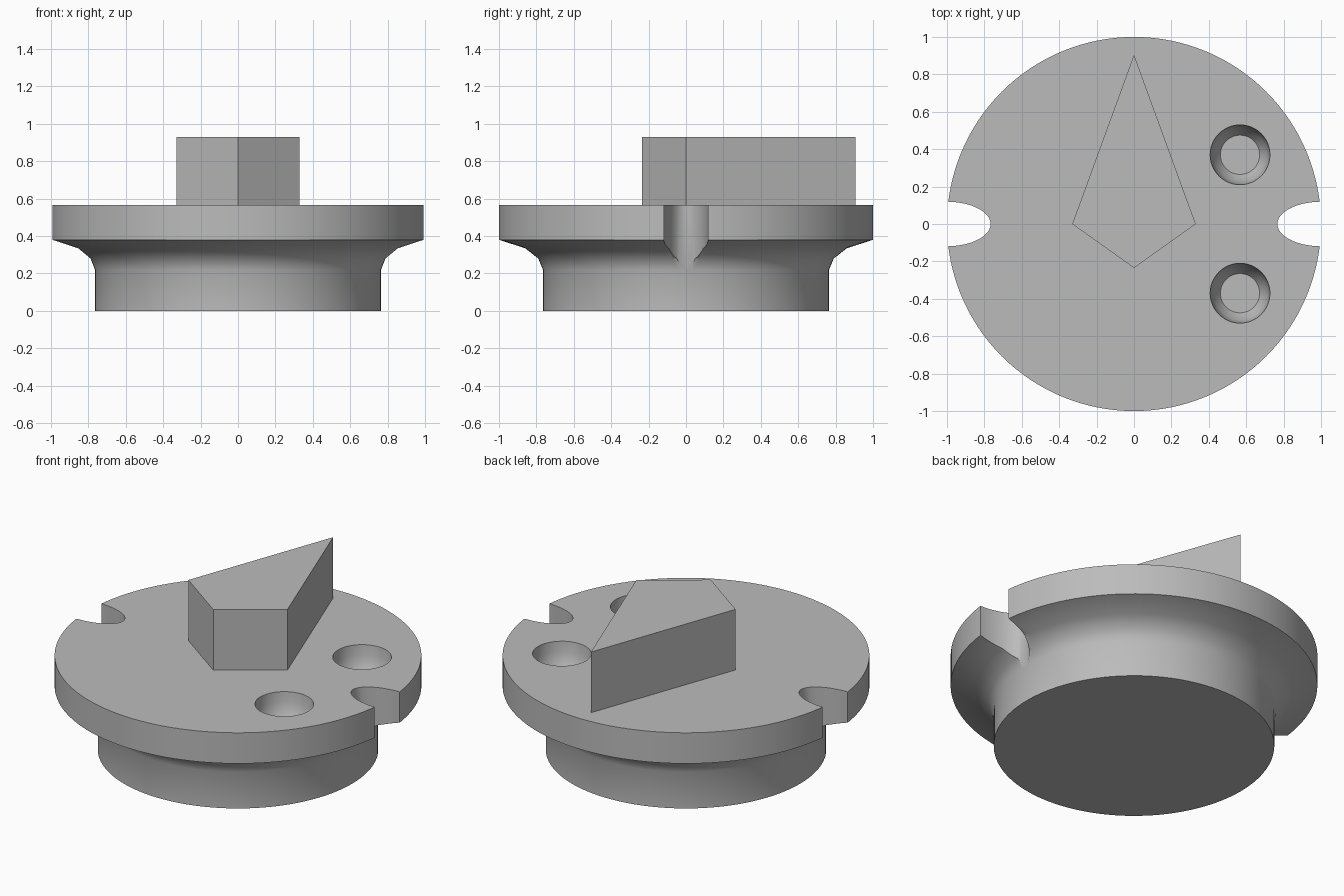
import bpy, bmesh, math

cube = bpy.data.objects.get("Cube")
if cube:
    bpy.data.objects.remove(cube, do_unlink=True)

GREY = (0.5, 0.5, 0.5, 1)
grey = bpy.data.materials.new("plain grey")
grey.use_nodes = True
grey.diffuse_color = GREY
grey.node_tree.nodes["Principled BSDF"].inputs["Base Color"].default_value = GREY


def finish(name, bm):
    """Turn a bmesh into a grey object."""
    bmesh.ops.recalc_face_normals(bm, faces=bm.faces[:])
    mesh = bpy.data.meshes.new(name)
    bm.to_mesh(mesh)
    bm.free()
    mesh.materials.append(grey)
    obj = bpy.data.objects.new(name, mesh)
    bpy.context.collection.objects.link(obj)
    return obj


def lathe(name, profile, steps, x=0, y=0, squash=1):
    """Closed solid turned from (radius, height) points, with flat caps."""
    bm = bmesh.new()
    rings = []
    for r, z in profile:
        angles = [math.tau * i / steps for i in range(steps)]
        rings.append([bm.verts.new((x + r * math.cos(a),
                                    y + r * squash * math.sin(a), z)) for a in angles])
    for low, high in zip(rings, rings[1:]):
        for i in range(steps):
            j = (i + 1) % steps
            bm.faces.new((low[i], low[j], high[j], high[i]))
    bm.faces.new(rings[0][::-1])
    bm.faces.new(rings[-1])
    return finish(name, bm)


def prism(name, outline, bottom, top):
    """Upright solid on a flat outline."""
    bm = bmesh.new()
    base = bm.faces.new([bm.verts.new((x, y, bottom)) for x, y in outline])
    grown = bmesh.ops.extrude_face_region(bm, geom=[base])["geom"]
    for v in grown:
        if isinstance(v, bmesh.types.BMVert):
            v.co.z = top
    return finish(name, bm)


# Stem, concave shoulder and wide flange in one turned body
TOP = 0.565
body = lathe("flanged_body", [(0.765, 0), (0.765, 0.22), (0.79, 0.28),
                              (0.86, 0.335), (1, 0.38), (1, TOP)], 128)

# Side notches and bowl shaped holes
cutters = [lathe("notch_cutter", [(0.233, 0.1), (0.233, 0.8)], 64, side, 0, 0.51)
           for side in (-1, 1)]
bowl = [(0.105, TOP - 0.17), (0.14, TOP - 0.12), (0.155, TOP - 0.06),
        (0.16, TOP), (0.16, TOP + 0.1)]
cutters += [lathe("hole_cutter", bowl, 48, 0.567, y) for y in (-0.37, 0.37)]

bpy.context.view_layer.objects.active = body
for cutter in cutters:
    cut = body.modifiers.new("cut", "BOOLEAN")
    cut.operation = "DIFFERENCE"
    cut.solver = "EXACT"
    cut.object = cutter
    bpy.ops.object.modifier_apply(modifier=cut.name)
    bpy.data.objects.remove(cutter, do_unlink=True)

bpy.ops.object.select_all(action="DESELECT")
body.select_set(True)
bpy.ops.object.shade_smooth_by_angle(angle=math.radians(40))

# Kite shaped pointer on top
prism("kite_pointer", [(0, 0.905), (-0.33, 0), (0, -0.235), (0.33, 0)], TOP, 0.93)
